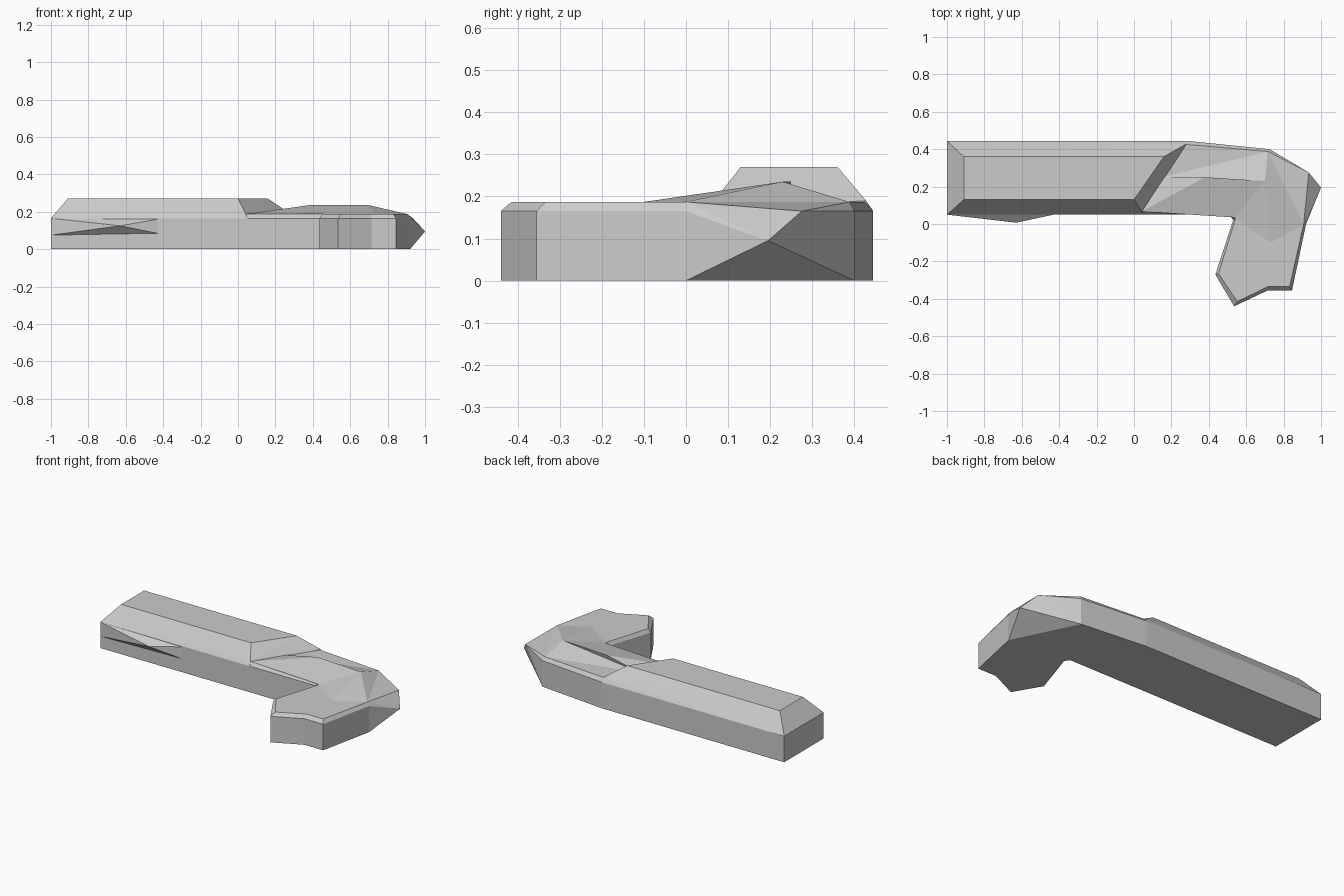
import bpy, bmesh

if "Cube" in bpy.data.objects:
    bpy.data.objects.remove(bpy.data.objects["Cube"])


def finish(name, bm):
    bmesh.ops.recalc_face_normals(bm, faces=bm.faces)
    mesh = bpy.data.meshes.new(name)
    bm.to_mesh(mesh)
    bm.free()
    obj = bpy.data.objects.new(name, mesh)
    bpy.context.collection.objects.link(obj)
    return obj


def hull(name, points):
    bm = bmesh.new()
    verts = [bm.verts.new(p) for p in points]
    bmesh.ops.convex_hull(bm, input=verts)
    bmesh.ops.dissolve_limit(bm, angle_limit=0.01, verts=bm.verts, edges=bm.edges)
    return finish(name, bm)


def loft(name, loops):
    bm = bmesh.new()
    rings = [[bm.verts.new(p) for p in loop] for loop in loops]
    n = len(rings[0])
    for low, high in zip(rings, rings[1:]):
        for i in range(n):
            j = (i + 1) % n
            bm.faces.new((low[i], low[j], high[j], high[i]))
    bm.faces.new(rings[0])
    bm.faces.new(rings[-1])
    return finish(name, bm)


def at(points, z):
    return [(x, y, z) for x, y in points]


# Hooked base slab: outer outline and the slightly inset top outline
outer = [(-1, .05), (.51, .05), (.53, .02), (.435, -.27), (.535, -.44), (.715, -.355),
         (.845, -.355), (.92, 0), (.725, .4), (.28, .445), (-1, .445)]
inner = [(-.975, .07), (.51, .067), (.543, .03), (.452, -.265), (.552, -.415), (.715, -.335),
         (.832, -.335), (.907, 0), (.715, .388), (.28, .425), (-.975, .425)]
loft("hooked_base", [at(outer, 0), at(outer, .165), at(inner, .187)])

# Pointed outer corner of the bend
hull("bend_corner", [(.92, 0, 0), (.725, .4, 0), (.725, .4, .095), (1, .195, .095),
                     (.935, .275, .165), (.92, 0, .165), (.725, .4, .165),
                     (.907, 0, .187), (.715, .388, .187)])

# Raised bevelled ridge on the long arm, with a slanted end
hull("arm_ridge", at([(-1, .05), (-1, .445), (.28, .445), (.05, .05)], .165)
     + at([(.04, .067), (.28, .428)], .19)
     + at([(-.91, .13), (-.91, .36), (.16, .36), (0, .13)], .27))

# Low faceted crown over the bend
crown = bmesh.new()
a, b, c, d, e, f, p, q = [crown.verts.new(v) for v in
                          at([(.04, .067), (.15, .25), (.715, .388), (.907, 0), (.73, -.1),
                              (.54, .035)], .187) + at([(.38, .25), (.7, .23)], .235)]
for face in [(a, p, b), (b, p, q), (b, q, c), (c, q, d), (d, q, e), (e, q, f),
             (f, q, p), (f, p, a), (a, b, c, d, e, f)]:
    crown.faces.new(face)
finish("bend_crown", crown)

# Shallow pyramid bulge on the front of the arm
hull("side_bulge", [(-1, .05, .165), (-1, .05, .075), (-.43, .05, .085), (-.43, .05, .16),
                    (-.63, .007, .125), (-.8, .1, .12)])
